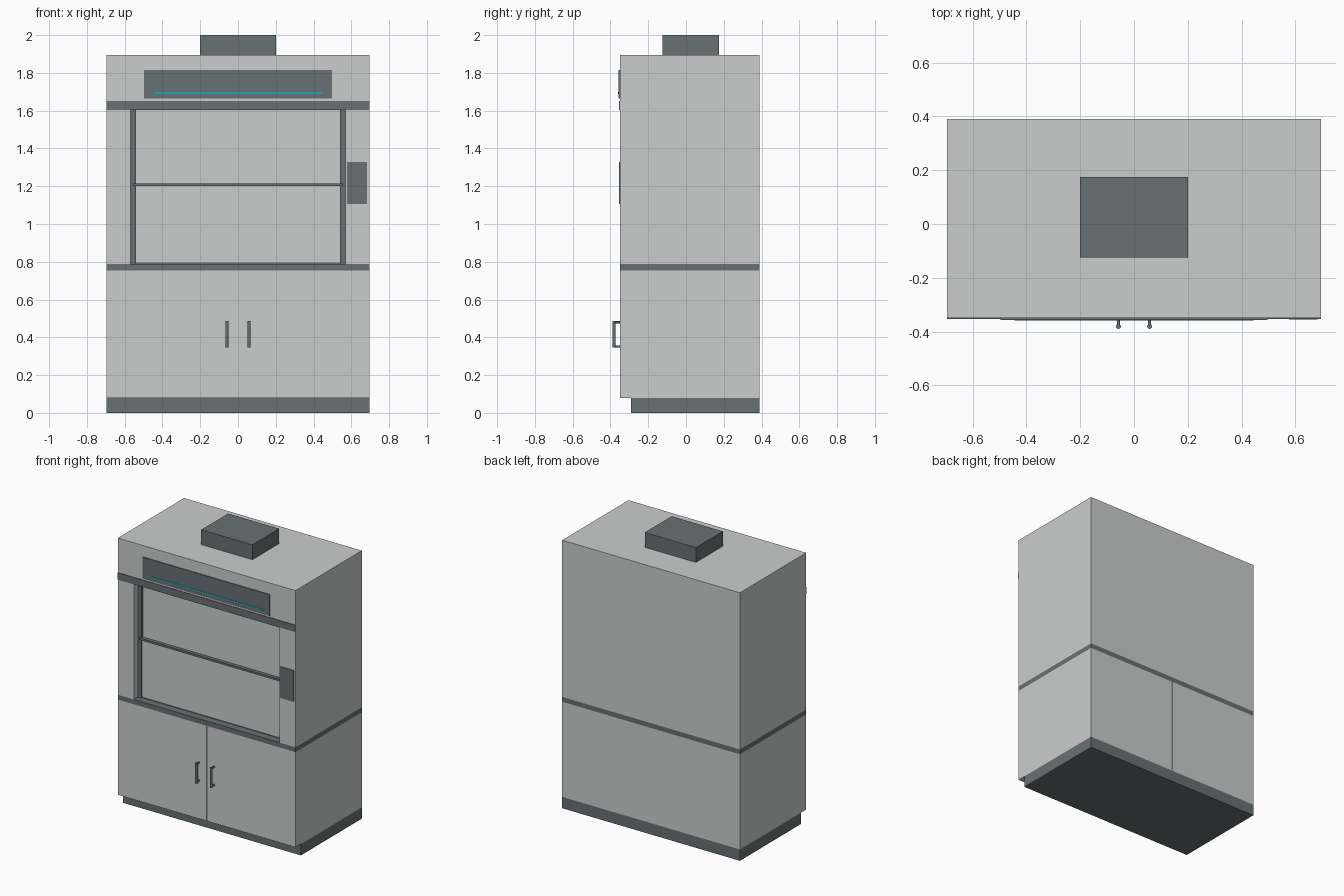
import bpy, bmesh
from mathutils import Matrix

if "Cube" in bpy.data.objects:
    bpy.data.objects.remove(bpy.data.objects["Cube"])


def material(name, rgb):
    m = bpy.data.materials.new(name)
    m.diffuse_color = (*rgb, 1.0)
    m.use_nodes = True
    m.node_tree.nodes["Principled BSDF"].inputs["Base Color"].default_value = m.diffuse_color
    return m


LIGHT = material("light grey", (0.60, 0.615, 0.61))
DARK = material("dark grey", (0.138, 0.165, 0.172))
TEAL = material("teal", (0.012, 0.40, 0.45))


def finish(name, bm, mat):
    me = bpy.data.meshes.new(name)
    bm.to_mesh(me)
    bm.free()
    me.materials.append(mat)
    ob = bpy.data.objects.new(name, me)
    bpy.context.collection.objects.link(ob)
    return ob


def box(name, x, y, z, mat):
    """Box from (low, high) ranges on each axis."""
    bm = bmesh.new()
    size = [b - a for a, b in (x, y, z)]
    mid = [(a + b) / 2 for a, b in (x, y, z)]
    bmesh.ops.create_cube(bm, size=1.0, matrix=Matrix.Translation(mid) @ Matrix.Diagonal((*size, 1)))
    return finish(name, bm, mat)


def rod(name, centre, radius, length, axis, mat):
    """Round rod along y or z."""
    bm = bmesh.new()
    turn = Matrix.Rotation(1.5707963, 4, 'X') if axis == 'y' else Matrix.Identity(4)
    bmesh.ops.create_cone(bm, cap_ends=True, segments=16, radius1=radius, radius2=radius,
                          depth=length, matrix=Matrix.Translation(centre) @ turn)
    ob = finish(name, bm, mat)
    ob.data.shade_smooth()
    bpy.context.view_layer.objects.active = ob
    ob.select_set(True)
    bpy.ops.object.shade_smooth_by_angle()
    ob.select_set(False)
    return ob


W = 0.695                  # half width
FRONT, BACK = -0.35, 0.39  # body depth
INNER = 0.568              # half width of the opening
DEPTH = (FRONT, BACK)

# Plinth, worktop and main housing
box("plinth", (-W, W), (-0.29, BACK), (0, 0.08), DARK)
box("worktop", (-W, W), DEPTH, (0.753, 0.787), DARK)
box("top_housing", (-W, W), DEPTH, (1.603, 1.895), LIGHT)
box("exhaust_collar", (-0.2, 0.2), (-0.125, 0.175), (1.895, 2.0), DARK)
box("back_panel", (-INNER, INNER), (0.37, BACK), (0.787, 1.603), LIGHT)

# Mirrored parts
for side, s in (("left", -1), ("right", 1)):
    def span(a, b):
        return tuple(sorted((s * a, s * b)))
    box(side + "_cabinet", span(0.001, W), DEPTH, (0.08, 0.753), LIGHT)
    box(side + "_post", span(INNER, W), DEPTH, (0.787, 1.603), LIGHT)
    box(side + "_sash_rail", span(0.541, INNER), (-0.305, -0.26), (0.787, 1.603), DARK)
    # Door pull: upright bar on two stems
    x = s * 0.058
    rod(side + "_handle_bar", (x, -0.381, 0.416), 0.009, 0.142, 'z', DARK)
    for level, z in (("lower", 0.352), ("upper", 0.480)):
        rod(f"{side}_handle_{level}_stem", (x, -0.364, z), 0.006, 0.034, 'y', DARK)

# Sash: two panes with a pull bar between and a slim sill
box("upper_pane", (-0.541, 0.541), (-0.29, -0.28), (1.206, 1.603), LIGHT)
box("lower_pane", (-0.541, 0.541), (-0.297, -0.285), (0.795, 1.206), LIGHT)
box("sash_bar", (-0.555, 0.555), (-0.315, -0.28), (1.200, 1.214), DARK)
box("sash_sill", (-0.541, 0.541), (-0.297, -0.28), (0.787, 0.795), DARK)

# Front plates
box("header_strip", (-W, W), (-0.354, FRONT), (1.603, 1.652), DARK)
box("display_panel", (-0.497, 0.497), (-0.357, FRONT), (1.665, 1.815), DARK)
box("display_light", (-0.444, 0.444), (-0.359, -0.357), (1.689, 1.698), TEAL)
box("control_panel", (0.576, 0.682), (-0.355, FRONT), (1.107, 1.328), DARK)
